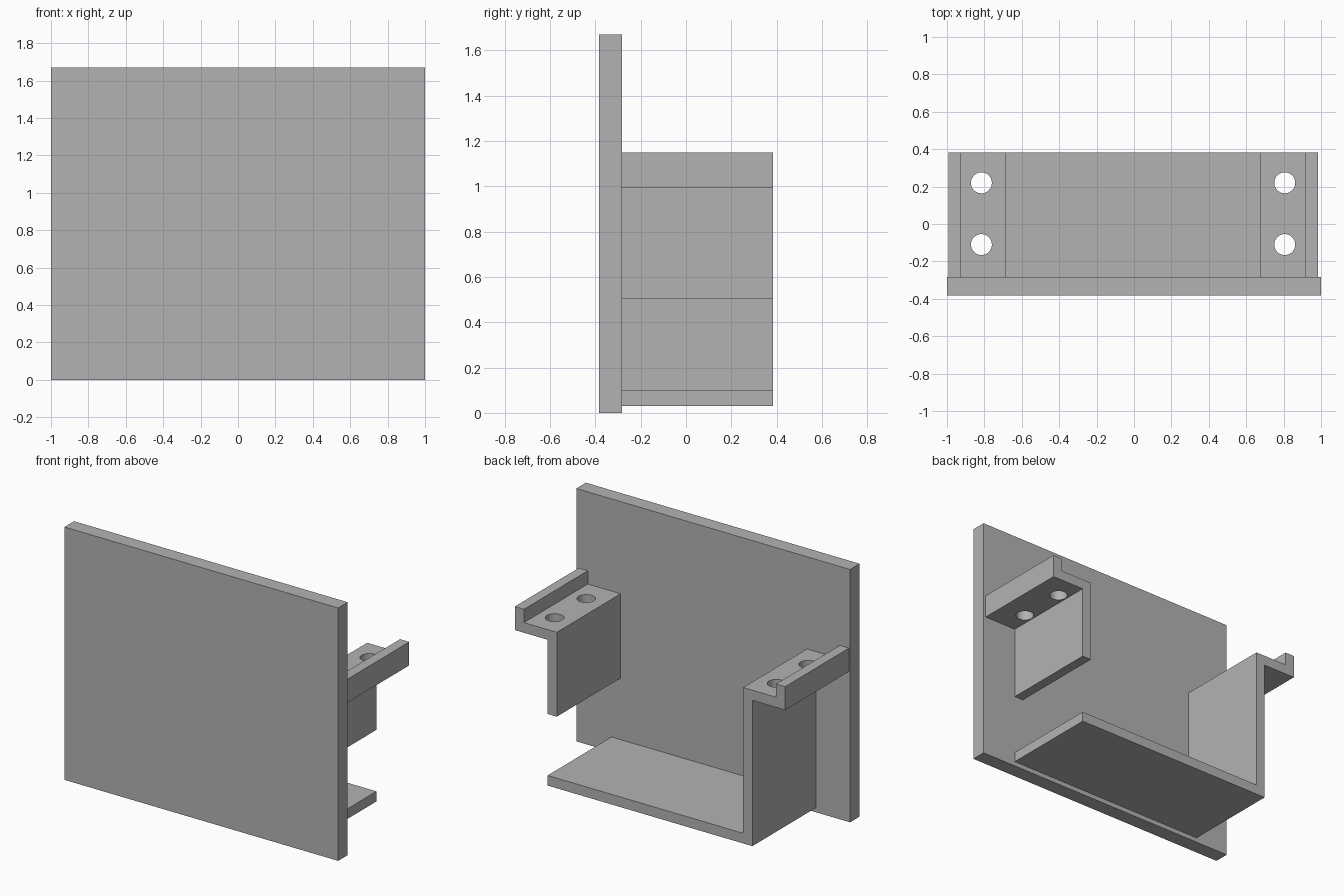
import bpy
import bmesh

if "Cube" in bpy.data.objects:
    bpy.data.objects.remove(bpy.data.objects["Cube"], do_unlink=True)

grey = bpy.data.materials.new("plain_grey")
grey.use_nodes = True
colour = (0.45, 0.45, 0.45, 1)
grey.diffuse_color = colour
grey.node_tree.nodes["Principled BSDF"].inputs["Base Color"].default_value = colour

# Shared dimensions
BACK, PANEL_BACK, FRONT = 0.383, -0.283, -0.383
THICK = 0.067
SHIFT = -0.005          # bracket sits slightly off centre
WALL = 0.681            # inner wall face
SHELF_LOW, LIP_TOP = 0.994, 1.149
FLOOR_LOW = 0.031


def extrude_profile(name, points, y0, y1):
    """Extrude an (x, z) outline along y."""
    bm = bmesh.new()
    face = bm.faces.new([bm.verts.new((x, y0, z)) for x, z in points])
    new = bmesh.ops.extrude_face_region(bm, geom=[face])["geom"]
    verts = [v for v in new if isinstance(v, bmesh.types.BMVert)]
    bmesh.ops.translate(bm, verts=verts, vec=(0, y1 - y0, 0))
    bmesh.ops.recalc_face_normals(bm, faces=bm.faces[:])
    mesh = bpy.data.meshes.new(name)
    bm.to_mesh(mesh)
    bm.free()
    mesh.materials.append(grey)
    obj = bpy.data.objects.new(name, mesh)
    bpy.context.collection.objects.link(obj)
    return obj


def side_outline(side, bottom):
    """Shelf with raised lip on top of a wall, from inner to outer bottom."""
    lip = WALL + 0.24
    outer = lip + THICK
    shelf_top = SHELF_LOW + THICK
    chain = [(WALL, shelf_top), (lip, shelf_top), (lip, LIP_TOP),
             (outer, LIP_TOP), (outer, SHELF_LOW),
             (WALL + THICK, SHELF_LOW), (WALL + THICK, bottom)]
    return [(side * x + SHIFT, z) for x, z in chain]


def drill(obj, side):
    """Cut two screw holes through the shelf."""
    for y in (-0.11, 0.22):
        bpy.ops.mesh.primitive_cylinder_add(
            vertices=40, radius=0.056, depth=0.3,
            location=(side * 0.811 + SHIFT, y, SHELF_LOW + THICK / 2))
        cutter = bpy.context.object
        cutter.hide_render = True
        cutter.data.materials.append(grey)
        mod = obj.modifiers.new("screw_hole", "BOOLEAN")
        mod.operation = "DIFFERENCE"
        mod.solver = "EXACT"
        mod.object = cutter
        bpy.ops.object.select_all(action="DESELECT")
        bpy.context.view_layer.objects.active = obj
        obj.select_set(True)
        bpy.ops.object.modifier_apply(modifier=mod.name)
        bpy.data.objects.remove(cutter, do_unlink=True)
    bpy.ops.object.shade_smooth_by_angle()


# Front panel
extrude_profile("front_panel", [(-1, 0), (1, 0), (1, 1.67), (-1, 1.67)],
                FRONT, PANEL_BACK)

# Full-height bracket wall joined to the floor
floor_top = FLOOR_LOW + THICK
floor_end = WALL + THICK + SHIFT
tray = [(-WALL + SHIFT, floor_top)] + side_outline(-1, FLOOR_LOW)
tray += [(floor_end, FLOOR_LOW), (floor_end, floor_top)]
drill(extrude_profile("right_bracket_and_floor", tray, PANEL_BACK, BACK), -1)

# Short hanging bracket on the other side
hang_bottom = 0.504
hanger = [(WALL + SHIFT, hang_bottom)] + side_outline(1, hang_bottom)
drill(extrude_profile("left_hanging_bracket", hanger, PANEL_BACK, BACK), 1)
